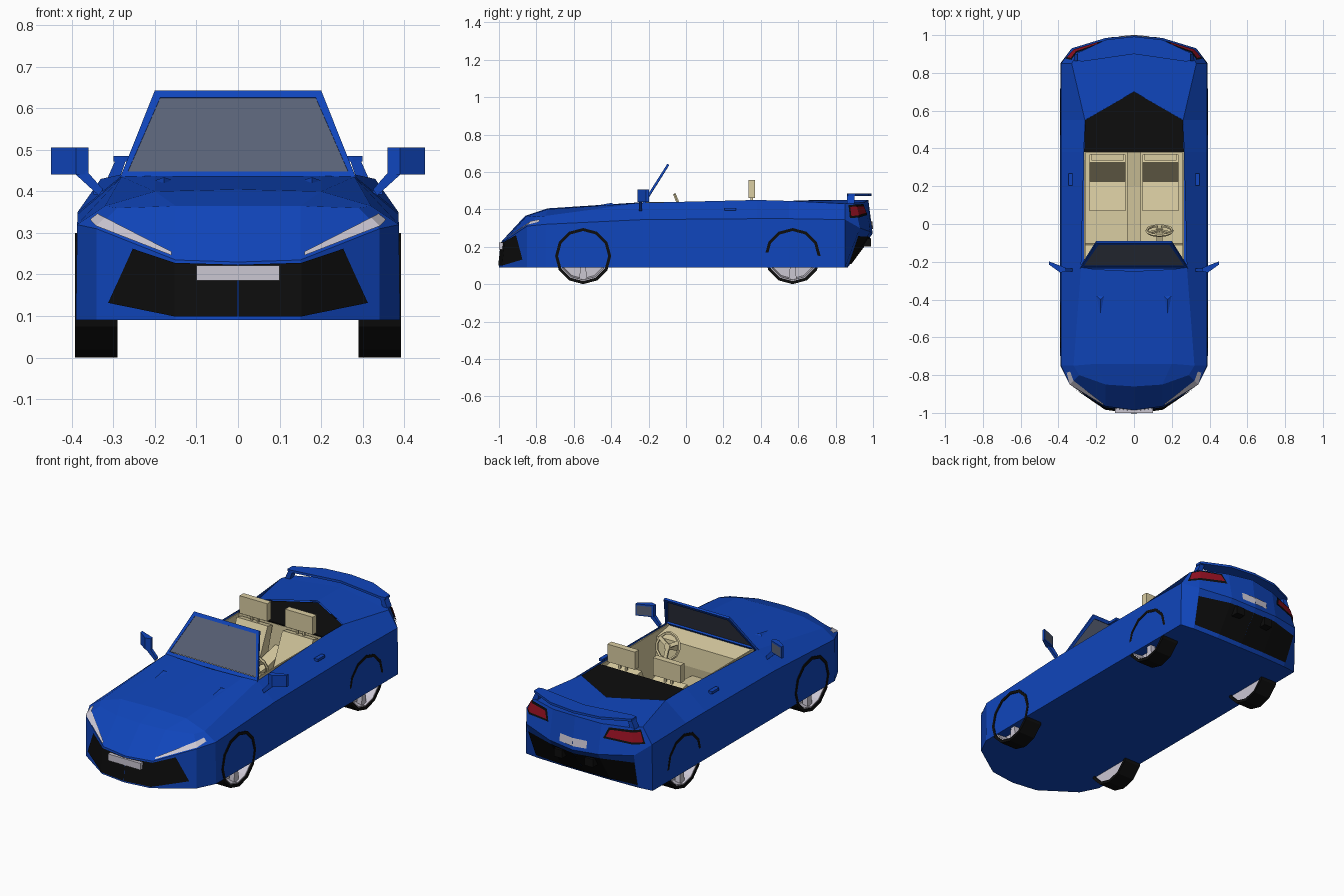
import bpy, bmesh, math
from mathutils import Vector

if "Cube" in bpy.data.objects:
    bpy.data.objects.remove(bpy.data.objects["Cube"])

COL = {"blue": (.005, .06, .5), "black": (.004, .004, .004), "cream": (.70, .61, .36),
       "glass": (.10, .12, .18), "silver": (.6, .57, .65), "red": (.28, .005, .015)}
MAT = {}
for k, c in COL.items():
    MAT[k] = bpy.data.materials.new(k)
    MAT[k].diffuse_color = (*c, 1)


def mesh(name, verts, faces, col, mirror=True, recalc=True):
    me = bpy.data.meshes.new(name)
    me.from_pydata([tuple(v) for v in verts], [], faces)
    if recalc:
        bm = bmesh.new()
        bm.from_mesh(me)
        bmesh.ops.recalc_face_normals(bm, faces=bm.faces)
        bm.to_mesh(me)
        bm.free()
    me.materials.append(MAT[col])
    ob = bpy.data.objects.new(name, me)
    bpy.context.collection.objects.link(ob)
    if mirror:
        ob.modifiers.new("mirror", "MIRROR").merge_threshold = .0005
    return ob


def prism(name, pts, axis, a, b, col, mirror=True):
    """Extrude a 2D outline along an axis: x uses (y,z), y uses (x,z), z uses (x,y)."""
    put = {"x": lambda p, t: (t, *p), "y": lambda p, t: (p[0], t, p[1]), "z": lambda p, t: (*p, t)}[axis]
    n = len(pts)
    verts = [put(p, t) for t in (a, b) for p in pts]
    faces = [list(range(n)), list(range(n, 2 * n))]
    faces += [(i, (i + 1) % n, n + (i + 1) % n, n + i) for i in range(n)]
    return mesh(name, verts, faces, col, mirror)


def box(name, x, y, z, col, mirror=True):
    return prism(name, [(x[0], y[0]), (x[1], y[0]), (x[1], y[1]), (x[0], y[1])], "z", *z, col, mirror)


# Body rails, running from the nose round the right side to the tail
SILL = [(0, -1, .09), (.15, -.98, .09), (.34, -.85, .09), (.39, -.75, .09), (.391, -.23, .09),
        (.391, .38, .09), (.391, .55, .09), (.39, .85, .09), (.31, .86, .09), (.15, .865, .09), (0, .865, .09)]
CREASE = [(0, -.985, .23), (.15, -.965, .235), (.34, -.85, .31), (.387, -.75, .32), (.386, -.23, .345),
          (.386, .38, .35), (.386, .55, .35), (.386, .85, .345), (.33, .93, .30), (.15, .985, .28), (0, .998, .27)]
SHOULDER = [(0, -.86, .365), (.15, -.85, .365), (.29, -.80, .36), (.32, -.75, .365), (.28, -.23, .435),
            (.265, .38, .45), (.26, .55, .445), (.33, .85, .43), (.30, .90, .435), (.15, .955, .44), (0, .975, .45)]
RAILS = [SILL, CREASE, SHOULDER]
N = 11
verts = SILL + CREASE + SHOULDER
faces = [(r * N + i, r * N + i + 1, (r + 1) * N + i + 1, (r + 1) * N + i) for r in (0, 1) for i in range(N - 1)]
faces.append(list(range(N))[::-1])
A, B, C, D, E, F = range(3 * N, 3 * N + 6)
verts += [(0, -.74, .405), (.2, -.74, .40), (.2, -.24, .437), (0, -.25, .437), (0, .70, .45), (0, .90, .45)]
s = [2 * N + i for i in range(N)]
faces += [(s[0], s[1], B, A), (s[1], s[2], s[3], B), (B, s[3], s[4], C), (A, B, C, D),
          (s[6], s[7], F, E), (s[7], s[8], s[9], F), (s[9], s[10], F)]
mesh("body", verts, faces, "blue")


def on_body(r, st, v, off):
    """Point on the panel above rail r, at station st and height fraction v."""
    i = min(int(st), N - 2)
    f = st - i
    a, b, c, d = (Vector(p) for p in (RAILS[r][i], RAILS[r][i + 1], RAILS[r + 1][i], RAILS[r + 1][i + 1]))
    lo, hi = a.lerp(b, f), c.lerp(d, f)
    n = (b - a).lerp(d - c, v).cross(hi - lo).normalized()
    return lo.lerp(hi, v) + n * off


def decal(name, r, strip, col, off=.005):
    """Strip of quads laid on a body panel: rows of (station, v) low then high."""
    pts = []
    for s0, v0, s1, v1 in strip:
        pts += [on_body(r, s0, v0, off), on_body(r, s1, v1, off)]
    mesh(name, pts, [(2 * i, 2 * i + 2, 2 * i + 3, 2 * i + 1) for i in range(len(strip) - 1)], col, recalc=False)


# Nose and tail details
decal("grille", 0, [(0, .06, 0, .95), (1, .06, 1, .95), (1.84, .2, 1.53, .93)], "black")
decal("headlight", 1, [(1.05, .03, 1.05, .1), (2, .04, 2, .45), (2.6, .25, 2.6, .55)], "silver", .006)
decal("diffuser", 0, [(8, .1, 8, .8), (9, .1, 9, .88), (10, .1, 10, .88)], "black")
decal("tail_light_surround", 1, [(7.3, .2, 7.3, .88), (8, .4, 8, .92), (8.9, .55, 8.75, .92)], "black", .006)
decal("tail_light", 1, [(7.4, .32, 7.4, .78), (8, .48, 8, .84), (8.82, .61, 8.7, .85)], "red", .01)
decal("rear_plate", 1, [(9.45, .12, 9.45, .36), (10, .12, 10, .36)], "silver", .006)
box("front_plate", (0, .10), (-1, -.975), (.185, .222), "silver")
box("exhaust", (.07, .12), (.90, .99), (.20, .245), "black")

# Rear spoiler and its posts
prism("spoiler", [(0, .90), (.275, .86), (.30, .865), (.30, .905), (.15, .975), (0, .992)], "z", .472, .485, "blue")
prism("spoiler_post", [(.27, .475), (.295, .475), (.315, .43), (.285, .43)], "y", .862, .90, "blue")

# Bonnet vents and door handles
mesh("bonnet_vent", [(.155, -.38, .426), (.20, -.38, .426), (.178, -.48, .420), (.178, -.40, .434)],
     [(0, 2, 3), (2, 1, 3), (1, 0, 3), (0, 1, 2)], "blue")
box("door_handle", (.325, .348), (.205, .268), (.393, .407), "blue")

# Windscreen
frame = mesh("windscreen_frame",
             [(0, -.235, .430), (.285, -.235, .430), (.20, -.10, .643), (0, -.10, .643),
              (0, -.222, .448), (.265, -.222, .448), (.187, -.110, .626), (0, -.110, .626)],
             [(0, 1, 5, 4), (1, 2, 6, 5), (2, 3, 7, 6)], "blue", recalc=False)
frame.modifiers.new("thickness", "SOLIDIFY").thickness = .012
mesh("windscreen_glass", [(0, -.219, .448), (.267, -.219, .448), (.189, -.106, .628), (0, -.106, .628)],
     [(0, 1, 2, 3)], "glass", recalc=False)

# Door mirrors
prism("mirror_housing", [(.45, -.198), (.45, -.215), (.39, -.258), (.36, -.25), (.362, -.232)], "z", .44, .505, "blue")
mesh("mirror_glass", [(.37, -.2265, .447), (.443, -.198, .447), (.443, -.198, .498), (.37, -.2265, .498)],
     [(0, 3, 2, 1)], "glass", recalc=False)
prism("mirror_arm", [(.365, .45), (.39, .44), (.335, .39), (.325, .405)], "y", -.252, -.235, "blue")

# Cockpit lining, dashboard and rear cover
box("cockpit_floor", (0, .262), (-.22, .385), (.13, .14), "cream")
box("cockpit_side", (.257, .264), (-.22, .385), (.13, .438), "cream")
box("cockpit_rear_wall", (0, .262), (.378, .386), (.13, .435), "cream")
prism("dashboard", [(-.228, .14), (-.12, .14), (-.10, .30), (-.11, .41), (-.228, .43)], "x", -.262, .262, "cream", False)
prism("centre_console", [(-.12, .14), (.38, .14), (.38, .32), (.20, .28), (-.12, .25)], "x", -.036, .036, "cream", False)
prism("rear_cover", [(-.264, .38), (.264, .38), (.259, .55), (0, .70), (-.259, .55)], "z", .425, .441, "black", False)

# Seats
prism("seat_cushion", [(.07, .14), (.30, .14), (.30, .21), (.07, .24)], "x", .045, .235, "cream")
prism("seat_back", [(.22, .21), (.30, .20), (.368, .43), (.325, .44)], "x", .045, .235, "cream")
box("headrest", (.055, .225), (.335, .37), (.46, .558), "cream")
for x in (.12, .16):
    box("headrest_post", (x - .006, x + .006), (.345, .357), (.42, .47), "cream")

# Steering wheel
bpy.ops.mesh.primitive_torus_add(major_segments=12, minor_segments=5, major_radius=.068, minor_radius=.008,
                                 location=(.135, -.035, .415), rotation=(math.radians(-68), 0, 0))
rim = bpy.context.object
rim.name = "steering_wheel"
rim.data.materials.append(MAT["cream"])
for k in range(3):
    a = math.radians(90 + 120 * k)
    u, w = Vector((math.cos(a), math.sin(a))), Vector((-math.sin(a), math.cos(a))) * .01
    sp = prism("steering_spoke", [w, -w, u * .066 - w, u * .066 + w], "z", -.005, .005, "cream", False)
    sp.location, sp.rotation_euler = rim.location, rim.rotation_euler
prism("steering_column", [(-.12, .36), (-.12, .39), (-.03, .428), (-.022, .405)], "x", .12, .15, "cream", False)


def lathe(name, prof, y, col, n=12):
    """Spin a closed (radius, x) profile round the wheel axle."""
    m = len(prof)
    pts = [(x, y + r * math.sin(2 * math.pi * k / n), .15 + r * math.cos(2 * math.pi * k / n))
           for k in range(n) for r, x in prof]
    fs = [(k * m + j, k * m + (j + 1) % m, (k + 1) % n * m + (j + 1) % m, (k + 1) % n * m + j)
          for k in range(n) for j in range(m)]
    mesh(name, pts, fs, col)


# Wheels
for pos, y, xo in (("front", -.55, .392), ("rear", .57, .3895)):
    lathe(pos + "_tyre", [(.15, .29), (.15, xo), (.134, xo), (.134, .29)], y, "black")
    lathe(pos + "_rim", [(.135, .385), (.128, .385), (.12, .335), (.01, .335), (.01, .30), (.135, .30)], y, "silver")
    lathe(pos + "_hub", [(.03, .33), (.03, .375), (.002, .38), (.002, .33)], y, "silver", 10)
    for k in range(5):
        a = 2 * math.pi * (k + .5) / 5
        u, w = Vector((math.sin(a), math.cos(a))), Vector((math.cos(a), -math.sin(a)))
        c = Vector((y, .15))
        prism(pos + "_spoke", [c + u * .02 + w * .01, c + u * .13 + w * .022, c + u * .13 - w * .022,
                               c + u * .02 - w * .01], "x", .345, .375, "silver")

for m in bpy.data.materials:
    if m.users and not m.is_grease_pencil:
        m.use_nodes = True
        m.node_tree.nodes["Principled BSDF"].inputs["Base Color"].default_value = m.diffuse_color
